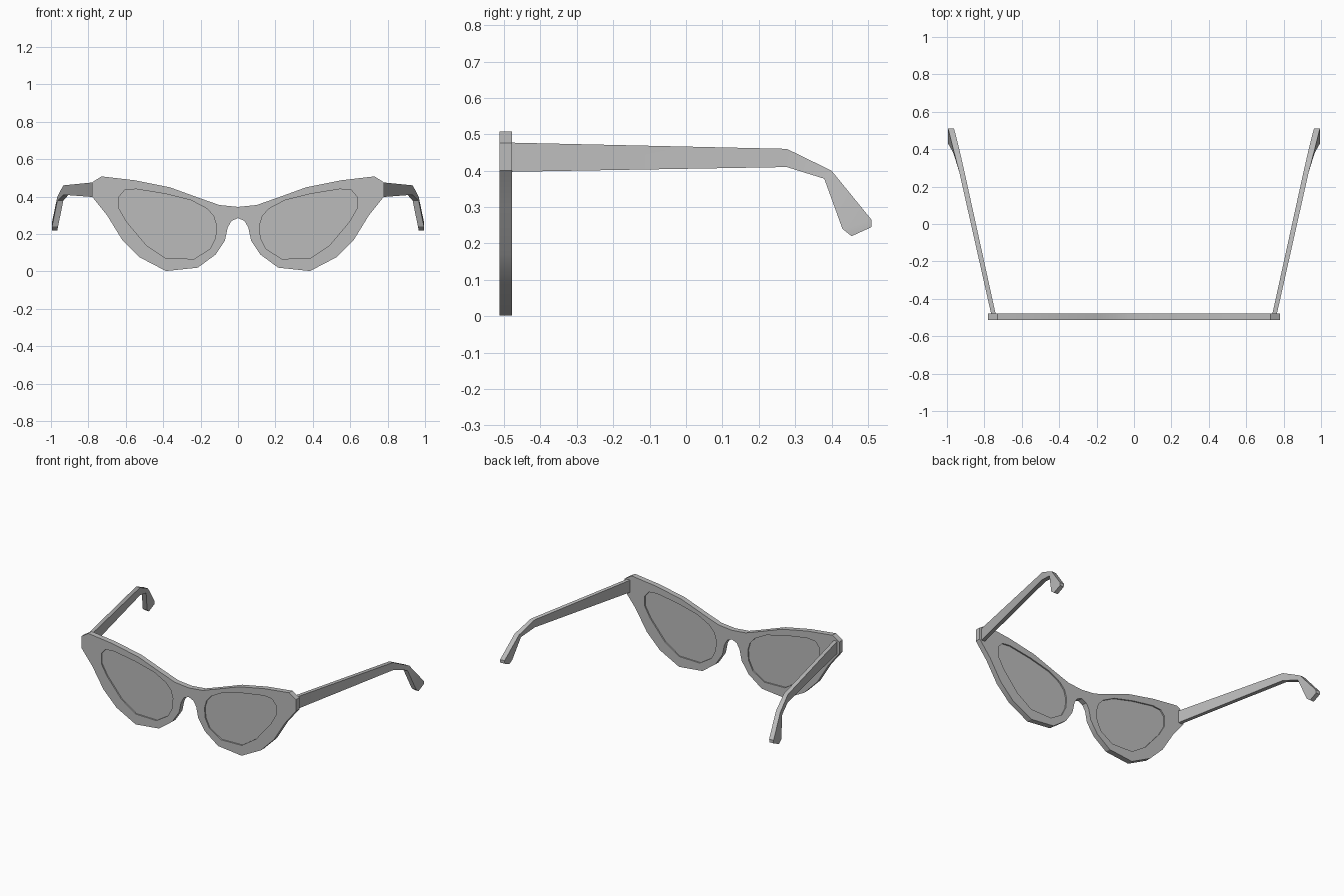
import bpy
import bmesh
import math

cube = bpy.data.objects.get("Cube")
if cube:
    bpy.data.objects.remove(cube, do_unlink=True)


def make_material(name, value):
    mat = bpy.data.materials.new(name)
    mat.use_nodes = True
    colour = (value, value, value, 1)
    mat.diffuse_color = colour
    mat.node_tree.nodes["Principled BSDF"].inputs["Base Color"].default_value = colour
    return mat


grey = make_material("plain grey", 0.5)
FRONT_Y = -0.495


def mirrored(points):
    return [(-x, z) for x, z in reversed(points)]


def select_only(obj):
    bpy.ops.object.select_all(action='DESELECT')
    obj.select_set(True)
    bpy.context.view_layer.objects.active = obj


def plate(name, loops, thickness):
    """Upright plate from closed outlines; inner outlines become holes."""
    curve = bpy.data.curves.new(name, 'CURVE')
    curve.dimensions = '2D'
    curve.fill_mode = 'BOTH'
    curve.extrude = thickness / 2
    for loop in loops:
        spline = curve.splines.new('POLY')
        spline.points.add(len(loop) - 1)
        for point, (x, z) in zip(spline.points, loop):
            point.co = (x, z, 0, 1)
        spline.use_cyclic_u = True
    obj = bpy.data.objects.new(name, curve)
    bpy.context.collection.objects.link(obj)
    obj.location.y = FRONT_Y
    obj.rotation_euler.x = math.pi / 2
    curve.materials.append(grey)
    select_only(obj)
    bpy.ops.object.convert(target='MESH')
    obj = bpy.context.object
    # Weld the caps to the rim
    bm = bmesh.new()
    bm.from_mesh(obj.data)
    bmesh.ops.remove_doubles(bm, verts=bm.verts, dist=0.0005)
    bmesh.ops.recalc_face_normals(bm, faces=bm.faces)
    bm.to_mesh(obj.data)
    bm.free()
    select_only(obj)
    bpy.ops.object.shade_smooth_by_angle(angle=math.radians(30))
    return obj


# Cat-eye outline, left half, from the bridge top round to the nose arch
half = [(0.1, .355), (.2, .39), (.365, .45), (.55, .487), (.73, .508),
        (.78, .476), (.78, .4), (.7, .3), (.62, .17), (.525, .075),
        (.385, .002), (.215, .02), (.12, .09), (.07, .165), (.055, .235),
        (.035, .27)]
outline = [(0, .345)] + half + [(0, .285)] + mirrored(half)

lens = [(.13, .295), (.165, .335), (.25, .38), (.39, .415), (.545, .44),
        (.605, .435), (.635, .4), (.635, .335), (.595, .265), (.49, .14),
        (.385, .07), (.235, .067), (.15, .12), (.12, .18), (.115, .245)]

plate("front_frame", [outline, lens, mirrored(lens)], 0.035)
plate("left_lens", [lens], 0.018)
plate("right_lens", [mirrored(lens)], 0.018)

# Temple sections: centre x, top (y, z), bottom (y, z), half thickness
sections = [(.752, (-.48, .477), (-.48, .397), .012),
            (.92, (.277, .46), (.277, .41), .014),
            (.95, (.4, .4), (.38, .378), .016),
            (.978, (.51, .265), (.43, .24), .016),
            (.98, (.51, .245), (.455, .22), .014)]


def temple(name, side):
    bm = bmesh.new()
    rings = []
    for x, top, bottom, half_width in sections:
        corners = [(x - half_width, *top), (x + half_width, *top),
                   (x + half_width, *bottom), (x - half_width, *bottom)]
        rings.append([bm.verts.new((side * cx, y, z)) for cx, y, z in corners])
    for a, b in zip(rings, rings[1:]):
        for i in range(4):
            j = (i + 1) % 4
            bm.faces.new((a[i], a[j], b[j], b[i]))
    bm.faces.new(rings[0])
    bm.faces.new(rings[-1])
    bmesh.ops.recalc_face_normals(bm, faces=bm.faces)
    mesh = bpy.data.meshes.new(name)
    bm.to_mesh(mesh)
    bm.free()
    mesh.materials.append(grey)
    obj = bpy.data.objects.new(name, mesh)
    bpy.context.collection.objects.link(obj)
    select_only(obj)
    bpy.ops.object.shade_smooth_by_angle(angle=math.radians(30))


temple("left_temple", 1)
temple("right_temple", -1)
